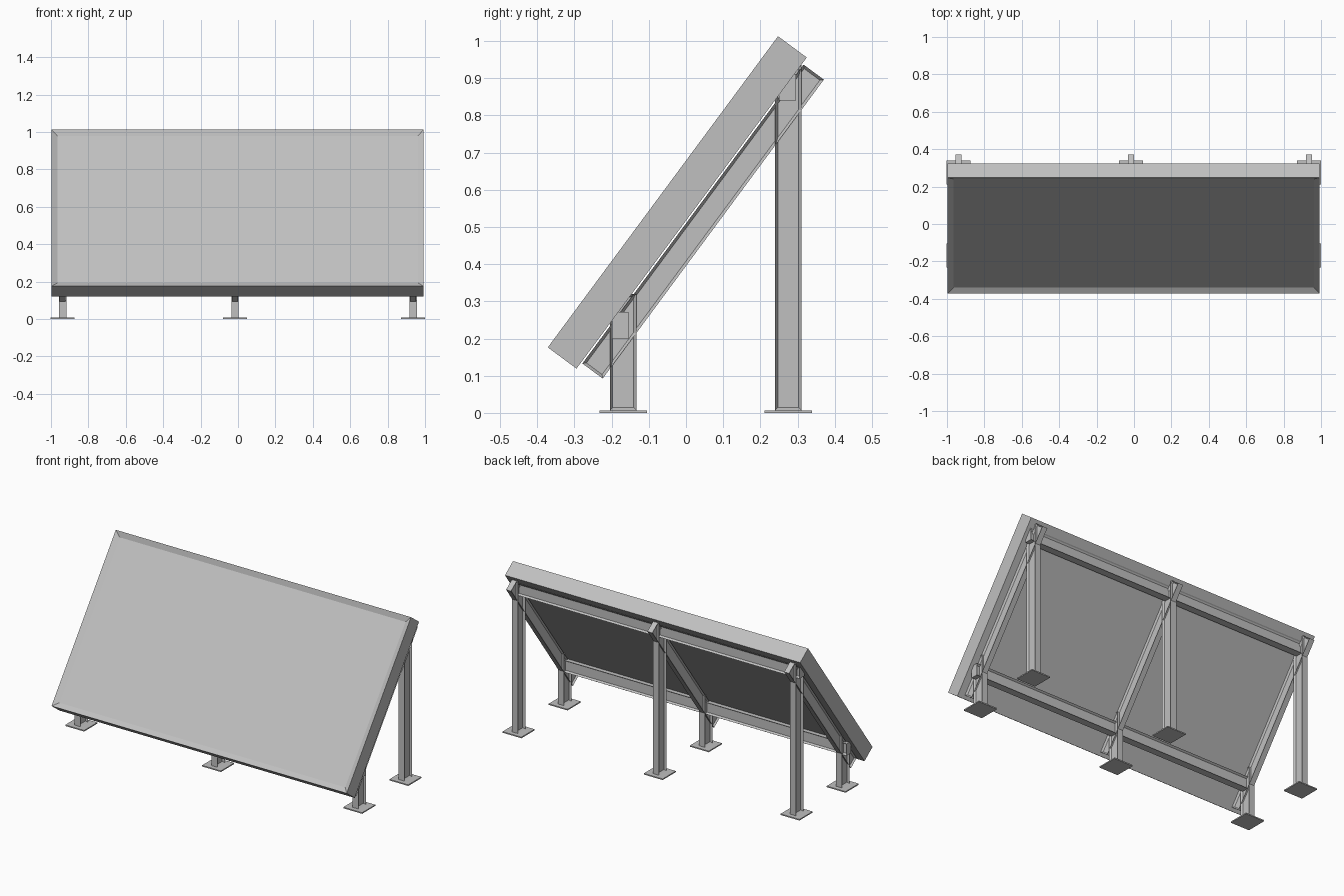
import bpy, bmesh, math
from mathutils import Matrix, Vector

cube = bpy.data.objects.get("Cube")
if cube:
    bpy.data.objects.remove(cube, do_unlink=True)

grey = bpy.data.materials.new("plain grey")
grey.use_nodes = True
colour = (0.53, 0.53, 0.53, 1)
grey.diffuse_color = colour
grey.node_tree.nodes["Principled BSDF"].inputs["Base Color"].default_value = colour


def box(name, size, location, tilt=0, recess=None, inset=0.011, depth=0.012):
    """Box whose faces chosen by the recess rule are inset and sunk."""
    bm = bmesh.new()
    bmesh.ops.create_cube(bm, size=1, matrix=Matrix.Diagonal((*size, 1)))
    bm.normal_update()
    if recess:
        faces = [f for f in bm.faces if recess(f.normal)]
        bmesh.ops.inset_individual(bm, faces=faces, thickness=inset, depth=-depth)
    mesh = bpy.data.meshes.new(name)
    bm.to_mesh(mesh)
    bm.free()
    mesh.materials.append(grey)
    obj = bpy.data.objects.new(name, mesh)
    obj.location = location
    obj.rotation_euler.x = tilt
    bpy.context.collection.objects.link(obj)
    return obj


def sides(n):
    return abs(n.x) > 0.9


def front_and_back(n):
    return abs(n.y) > 0.9


# Tilted panel with a raised rim around its face
TILT = math.radians(53.5)
normal = Vector((0, -math.sin(TILT), math.cos(TILT)))
centre = Vector((-0.002, -0.0235, 0.566))
box("panel", (1.99, 1.041, 0.096), centre, TILT,
    lambda n: n.z > 0.9, inset=0.045, depth=0.015)

# Three frames, each with a sloped beam, two posts and two foot plates
FOOT = 0.007
for frame, x in (("right", -0.938), ("middle", -0.016), ("left", 0.936)):
    beam_at = centre - normal * 0.0865
    beam_at.x = x
    box(frame + "_sloped_beam", (0.034, 1.0, 0.068), beam_at, TILT, sides, depth=0.01)
    for place, y, top in (("front", -0.169, 0.32), ("rear", 0.275, 0.935)):
        box(f"{frame}_{place}_post", (0.04, 0.072, top - FOOT),
            (x, y, (top + FOOT) / 2), 0, sides)
        box(f"{frame}_{place}_foot", (0.127, 0.127, FOOT), (x, y, FOOT / 2))

# Horizontal rails joining the frames
for place, y, z in (("front", -0.177, 0.235), ("rear", 0.273, 0.876)):
    box(place + "_rail", (1.945, 0.045, 0.072), (-0.001, y, z), 0, front_and_back)
